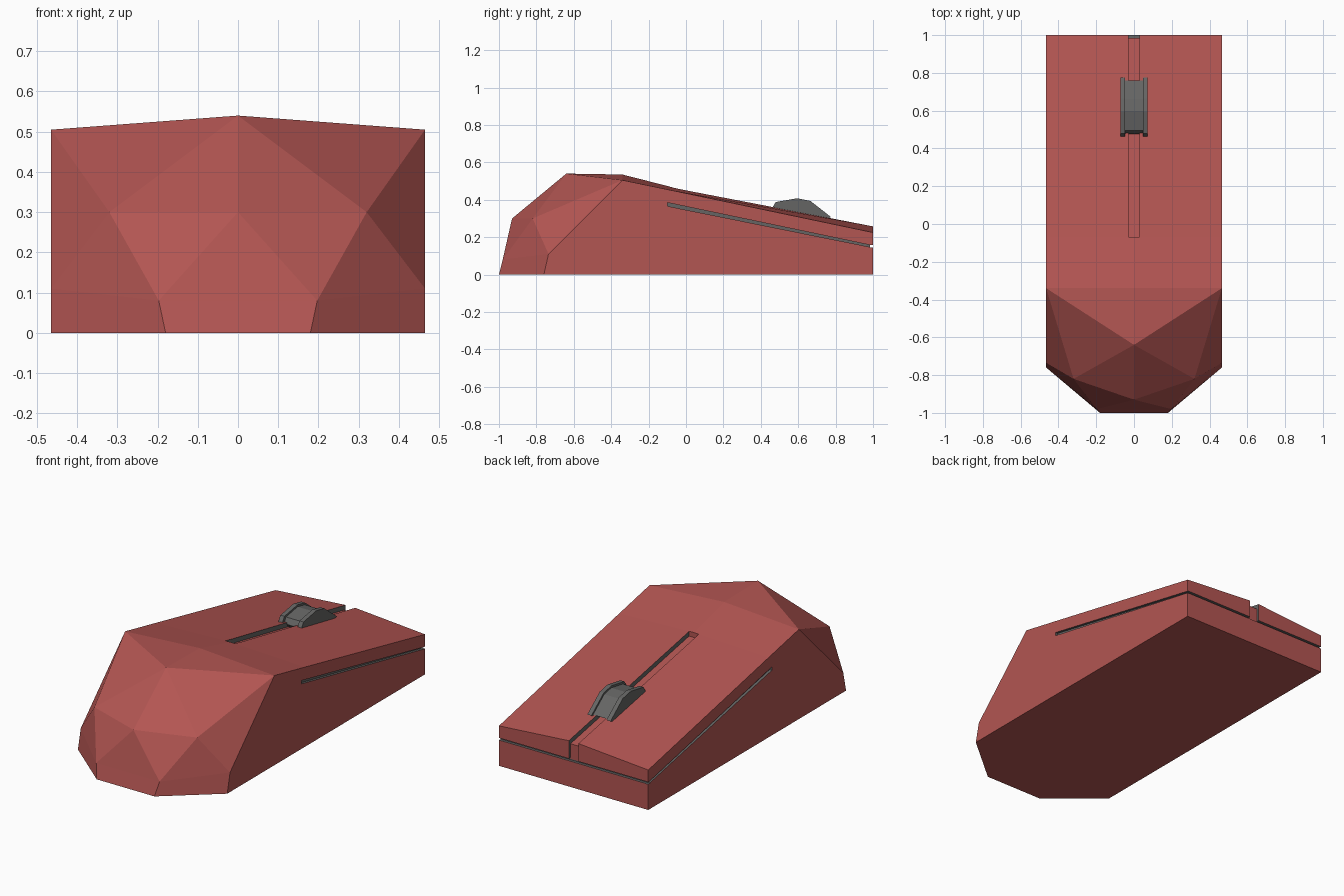
import bpy, bmesh
from mathutils import Vector

if "Cube" in bpy.data.objects:
    bpy.data.objects.remove(bpy.data.objects["Cube"])


def material(name, rgb):
    m = bpy.data.materials.new(name)
    m.diffuse_color = (*rgb, 1)
    m.use_nodes = True
    m.node_tree.nodes["Principled BSDF"].inputs["Base Color"].default_value = m.diffuse_color
    return m


RED = material("red shell", (0.45, 0.092, 0.085))
GREY = material("dark grey", (0.13, 0.13, 0.127))


def add_object(name, bm):
    bmesh.ops.recalc_face_normals(bm, faces=bm.faces)
    me = bpy.data.meshes.new(name)
    bm.to_mesh(me)
    bm.free()
    ob = bpy.data.objects.new(name, me)
    me.materials.append(RED)
    me.materials.append(GREY)
    bpy.context.collection.objects.link(ob)
    return ob


def extrude_profile(bm, profile, x0, x1):
    """Prism along x from a side profile of (y, z) points."""
    a = [bm.verts.new((x0, y, z)) for y, z in profile]
    b = [bm.verts.new((x1, y, z)) for y, z in profile]
    bm.faces.new(a)
    bm.faces.new(b[::-1])
    n = len(a)
    for i in range(n):
        j = (i + 1) % n
        bm.faces.new((a[i], b[i], b[j], a[j]))


# shell: faceted right half, mirrored
P = {
    "ridge": (0, -0.64, 0.54), "crown": (0, -0.34, 0.535),
    "mid": (0, -0.07, 0.466), "tail": (0, 1, 0.26), "tail0": (0, 1, 0),
    "nose": (0, -0.93, 0.30), "lip": (0, -0.98, 0.08), "lip0": (0, -1, 0),
    "shoulder": (0.465, -0.34, 0.505), "mid_r": (0.465, -0.07, 0.449),
    "tail_r": (0.465, 1, 0.225), "tail_r0": (0.465, 1, 0),
    "cheek": (0.32, -0.82, 0.30), "chin": (0.197, -0.98, 0.08),
    "chin0": (0.18, -1, 0), "hip": (0.465, -0.735, 0.11),
    "hip0": (0.465, -0.76, 0),
}
FACES = [
    "ridge shoulder crown", "crown shoulder mid_r mid", "mid mid_r tail_r tail",
    "tail tail_r tail_r0 tail0", "ridge nose cheek", "ridge cheek shoulder",
    "nose chin cheek", "nose lip chin", "lip lip0 chin0 chin",
    "chin hip cheek", "cheek hip shoulder", "chin chin0 hip0 hip",
    "shoulder hip hip0 tail_r0 tail_r mid_r", "lip0 tail0 tail_r0 hip0 chin0",
]
bm = bmesh.new()
for side in (1, -1):
    v = {k: bm.verts.new((x * side, y, z)) for k, (x, y, z) in P.items()}
    for f in FACES:
        bm.faces.new([v[k] for k in f.split()])
bmesh.ops.remove_doubles(bm, verts=bm.verts, dist=1e-4)
shell = add_object("shell", bm)


def cut(profile, x0, x1, grey_rule):
    """Cut a prism out of the shell; cut faces that meet the rule are grey."""
    bm = bmesh.new()
    extrude_profile(bm, profile, x0, x1)
    bmesh.ops.recalc_face_normals(bm, faces=bm.faces)
    for f in bm.faces:
        f.material_index = int(grey_rule(f.normal))
    cutter = add_object("groove_cutter", bm)
    cutter.hide_render = True
    mod = shell.modifiers.new("groove", 'BOOLEAN')
    mod.operation = 'DIFFERENCE'
    mod.solver = 'EXACT'
    mod.material_mode = 'TRANSFER'
    mod.object = cutter
    bpy.context.view_layer.objects.active = shell
    bpy.ops.object.modifier_apply(modifier=mod.name)
    bpy.data.objects.remove(cutter)


# button slot on top, running down the back face
cut([(-0.07, 0.60), (-0.07, 0.438), (0.985, 0.235), (0.985, 0.15), (1.1, 0.15), (1.1, 0.60)],
    -0.03, 0.03, lambda n: abs(n.x) > 0.5)
# side seams and the seam across the back
seam = [(-0.1, 0.385), (-0.1, 0.366), (1.1, 0.124), (1.1, 0.134)]
for s in (1, -1):
    cut(seam, s * 0.45, s * 0.6, lambda n: True)
cut([(0.985, 0.157), (0.985, 0.145), (1.1, 0.145), (1.1, 0.157)],
    -0.6, 0.6, lambda n: True)

# scroll wheel: two rims and a recessed tread
rim = [(0.46, 0.355), (0.48, 0.388), (0.595, 0.408), (0.665, 0.394),
       (0.775, 0.308), (0.70, 0.27), (0.50, 0.30)]
c = Vector((0.62, 0.30))
tread = [tuple(c + (Vector(p) - c) * 0.90) for p in rim]
bm = bmesh.new()
for s in (1, -1):
    extrude_profile(bm, rim, s * 0.047, s * 0.072)
extrude_profile(bm, tread, -0.047, 0.047)
wheel = add_object("scroll_wheel", bm)
for f in wheel.data.polygons:
    f.material_index = 1
